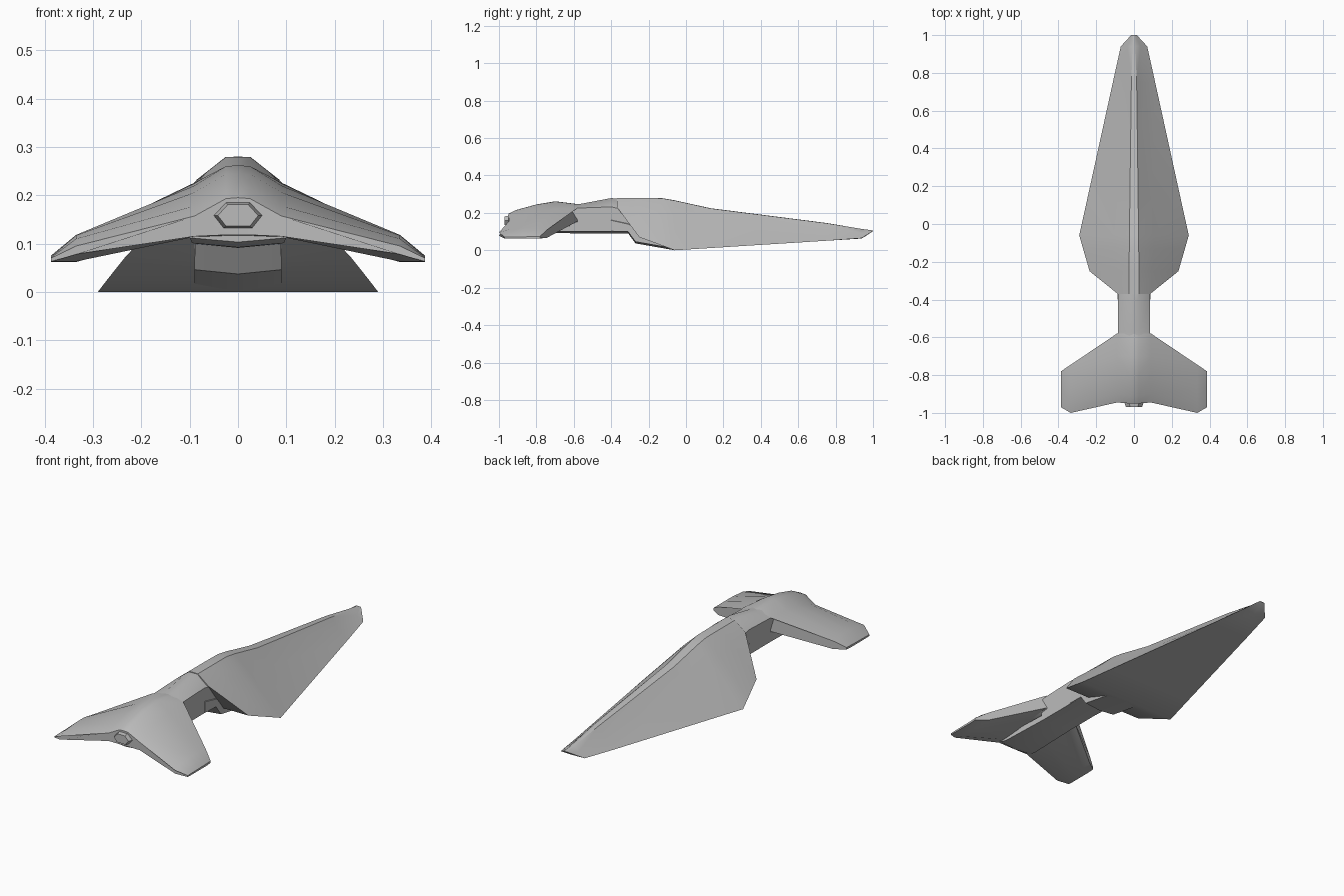
import bpy, bmesh

old = bpy.data.objects.get("Cube")
if old:
    bpy.data.objects.remove(old, do_unlink=True)

grey = bpy.data.materials.new("hull_grey")
grey.use_nodes = True
grey.diffuse_color = (0.5, 0.5, 0.5, 1)
grey.node_tree.nodes["Principled BSDF"].inputs["Base Color"].default_value = (0.5, 0.5, 0.5, 1)


def shell(name, sections, angle=0.6):
    """Loft half sections (centre top round to centre bottom), then mirror in x."""
    bm = bmesh.new()
    rows = [[bm.verts.new(p) for p in s] for s in sections]
    for a, b in zip(rows, rows[1:]):
        for i in range(len(a) - 1):
            bm.faces.new((a[i], a[i + 1], b[i + 1], b[i]))
    for end in (rows[0], rows[-1]):
        bm.faces.new(end)
    geom = bm.verts[:] + bm.edges[:] + bm.faces[:]
    bmesh.ops.mirror(bm, geom=geom, axis='X', merge_dist=0.0005)
    bmesh.ops.remove_doubles(bm, verts=bm.verts[:], dist=0.0005)
    bmesh.ops.dissolve_degenerate(bm, edges=bm.edges[:], dist=0.0005)
    bmesh.ops.recalc_face_normals(bm, faces=bm.faces[:])
    mesh = bpy.data.meshes.new(name)
    bm.to_mesh(mesh)
    bm.free()
    mesh.materials.append(grey)
    ob = bpy.data.objects.new(name, mesh)
    bpy.context.collection.objects.link(ob)
    bpy.ops.object.select_all(action='DESELECT')
    ob.select_set(True)
    bpy.context.view_layer.objects.active = ob
    bpy.ops.object.shade_smooth_by_angle(angle=angle)
    return ob


def slab(ys, tops, bottoms):
    """One row of the forward wing: top heights out to the tip, bottom heights back."""
    xs = (0, 0.025, 0.09, 0.335, 0.387)
    top = list(zip(xs, ys, tops))
    return top + list(zip(xs, ys, bottoms))[::-1]


# Forward head with drooping wings
shell("forward_wing", [
    slab((-.95, -.95, -.945, -1, -.97), (.195, .193, .157, .095, .07), (.118, .118, .115, .078, .063)),
    slab((-.91, -.91, -.9, -.95, -.94), (.215, .214, .178, .11, .071), (.115, .115, .114, .063, .062)),
    slab((-.8, -.8, -.8, -.87, -.87), (.245, .244, .206, .117, .072), (.11, .11, .125, .062, .062)),
    slab((-.7, -.7, -.7, -.8, -.82), (.262, .26, .22, .118, .073), (.11, .11, .14, .062, .062)),
    slab((-.58, -.58, -.58, -.745, -.78), (.247, .246, .226, .108, .075), (.11, .11, .155, .066, .064)),
])


def body(y, top, shoulder, low, w=0.085, drop=0.009):
    return [(0, y, top), (0.025, y, top), (w, y, shoulder), (w, y, low), (0, y, low - drop)]


# Narrow neck joining the two wings, with its belly running forward
shell("neck", [body(-.62, .248, .222, .1), body(-.57, .247, .226, .1),
               body(-.4, .279, .232, .1), body(-.3, .27, .21, .1)])
shell("belly", [body(-.93, .14, .13, .112, .1), body(-.89, .14, .13, .101, .095),
                body(-.6, .14, .13, .1)])
shell("chin", [body(-.4, .2, .16, .102, .088), body(-.31, .18, .14, .1, .089),
               body(-.27, .16, .12, .046, .09), body(-.06, .1, .05, .009, .09)])


def delta(y, ridge, mid, edge, floor):
    """One section of the rear wing, closing on a knife edge."""
    return [(0, y, ridge), (mid[2], y, ridge - 0.001), (mid[0], y, mid[1]),
            (edge[0], y, edge[1]), (0, y, floor)]


# Long tapering rear wing
shell("rear_wing", [
    delta(-.37, .28, (.0845, .233, .026), (.086, .231), .22),
    delta(-.25, .28, (.1, .214, .026), (.235, .07), .07),
    delta(-.13, .279, (.105, .203, .025), (.27, .026), .026),
    delta(-.06, .267, (.105, .19, .024), (.29, 0), 0),
    delta(.13, .225, (.095, .15, .022), (.248, .012), .012),
    delta(.75, .146, (.055, .1, .014), (.112, .051), .051),
    delta(.94, .114, (.035, .09, .008), (.07, .065), .063),
    delta(1, .106, (.008, .105, .004), (.015, .104), .102),
])


def hexagon(y, s):
    ring = ((0, .024), (.022, .024), (.044, 0), (.026, -.023), (0, -.023))
    return [(x * s, y, .158 + z * s) for x, z in ring]


# Six sided nose cap
shell("nose_cap", [hexagon(-.97, .95), hexagon(-.94, 1.2), hexagon(-.88, 1.25)], 0.3)
